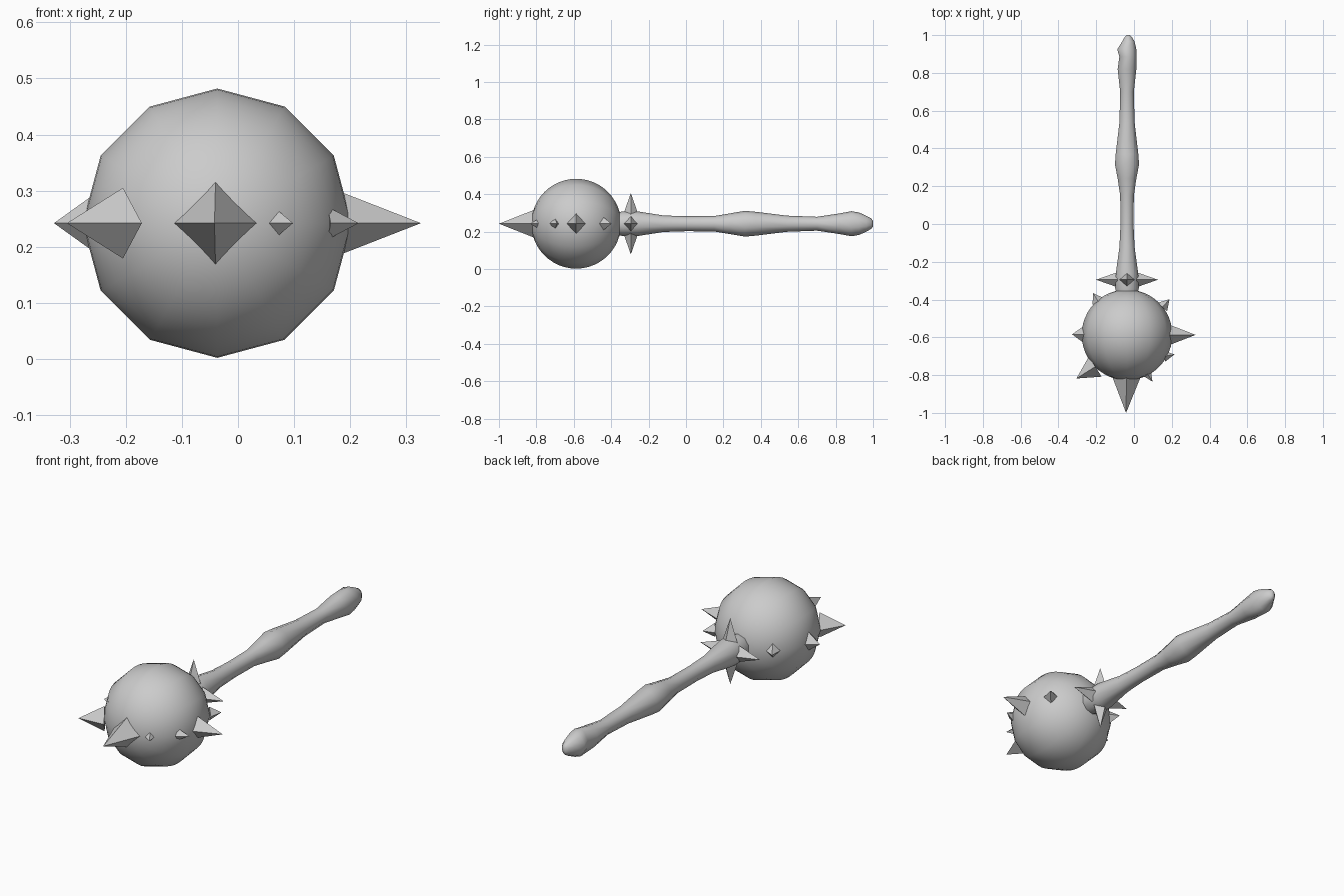
import bpy, bmesh, math
from mathutils import Vector, Matrix

if "Cube" in bpy.data.objects:
    bpy.data.objects.remove(bpy.data.objects["Cube"])

CX, CY, CZ = -0.037, -0.587, 0.242


def finish(bm, name, angle):
    bmesh.ops.recalc_face_normals(bm, faces=bm.faces)
    me = bpy.data.meshes.new(name)
    bm.to_mesh(me)
    bm.free()
    ob = bpy.data.objects.new(name, me)
    bpy.context.collection.objects.link(ob)
    bpy.ops.object.select_all(action='DESELECT')
    ob.select_set(True)
    bpy.context.view_layer.objects.active = ob
    bpy.ops.object.shade_smooth_by_angle(angle=math.radians(angle))
    return ob


def spike(name, base, tip, half, half_z=None):
    """Four-sided spike with a diamond base, its long corners along one ring."""
    base, tip = Vector(base), Vector(tip)
    d = (tip - base).normalized()
    ref = Vector((0, 0, 1)) if abs(d.z) < 0.9 else Vector((0, 1, 0))
    u = d.cross(ref).normalized()
    v = u.cross(d)
    hv = half_z or half
    bm = bmesh.new()
    ring = [bm.verts.new(base + p) for p in (u * half, v * hv, -u * half, -v * hv)]
    top = bm.verts.new(tip)
    bm.faces.new(ring)
    for i in range(4):
        bm.faces.new((ring[i], ring[(i + 1) % 4], top))
    return finish(bm, name, 20)


# Ball head: 12 sides round the handle axis
bm = bmesh.new()
bmesh.ops.create_uvsphere(bm, u_segments=12, v_segments=24, radius=0.24,
                          matrix=Matrix.Translation((CX, CY, CZ)) @ Matrix.Rotation(math.pi / 2, 4, 'X'))
# turn so that a corner points straight up
bmesh.ops.rotate(bm, verts=bm.verts, cent=(CX, CY, CZ), matrix=Matrix.Rotation(0, 3, 'Y'))
finish(bm, "ball_head", 60)

# Handle: lofted rings (y, radius x, radius z, centre x)
rings = [(-0.38, .055, .055, CX), (-0.34, .066, .066, CX), (-0.26, .062, .066, CX),
         (-0.12, .042, .044, CX), (0.0, .036, .040, CX), (0.15, .038, .041, CX),
         (0.24, .052, .056, CX), (0.315, .067, .069, CX), (0.37, .063, .064, CX),
         (0.54, .042, .043, CX), (0.70, .038, .037, CX), (0.82, .052, .055, CX),
         (0.885, .048, .067, -.032), (0.925, .053, .060, -.038),
         (0.965, .035, .042, -.030), (0.99, .020, .028, -.030), (1.0, .008, .015, -.030)]
SIDES = 10
bm = bmesh.new()
loops = []
for y, rx, rz, cx in rings:
    loops.append([bm.verts.new((cx + rx * math.sin(2 * math.pi * i / SIDES), y,
                                CZ + rz * math.cos(2 * math.pi * i / SIDES))) for i in range(SIDES)])
for a, b in zip(loops, loops[1:]):
    for i in range(SIDES):
        j = (i + 1) % SIDES
        bm.faces.new((a[i], a[j], b[j], b[i]))
bm.faces.new(loops[0])
bm.faces.new(loops[-1])
finish(bm, "handle", 60)

# Collar spikes where the handle meets the ball
for i in range(4):
    d = Vector((math.sin(i * math.pi / 2), 0, math.cos(i * math.pi / 2)))
    c = Vector((CX, -0.295, CZ))
    spike("collar_spike", c + d * 0.05, c + d * 0.164, 0.04)

# Head spikes round the ball: (base xy, tip xy, half width)
spikes = [((-.040, -.81), (-.042, -1.0), .075),
          ((-.205, -.755), (-.305, -.818), .063),
          ((-.250, -.585), (-.328, -.584), .056),
          ((.185, -.587), (.326, -.587), .055),
          ((.160, -.70), (.215, -.69), .029),
          ((.072, -.795), (.098, -.835), .022),
          ((.150, -.44), (.188, -.398), .034),
          ((-.190, -.41), (-.217, -.365), .034),
          ((-.020, -.85), (.000, -.888), .022)]
for b, t, h in spikes:
    spike("head_spike", (*b, CZ), (*t, CZ), h)
